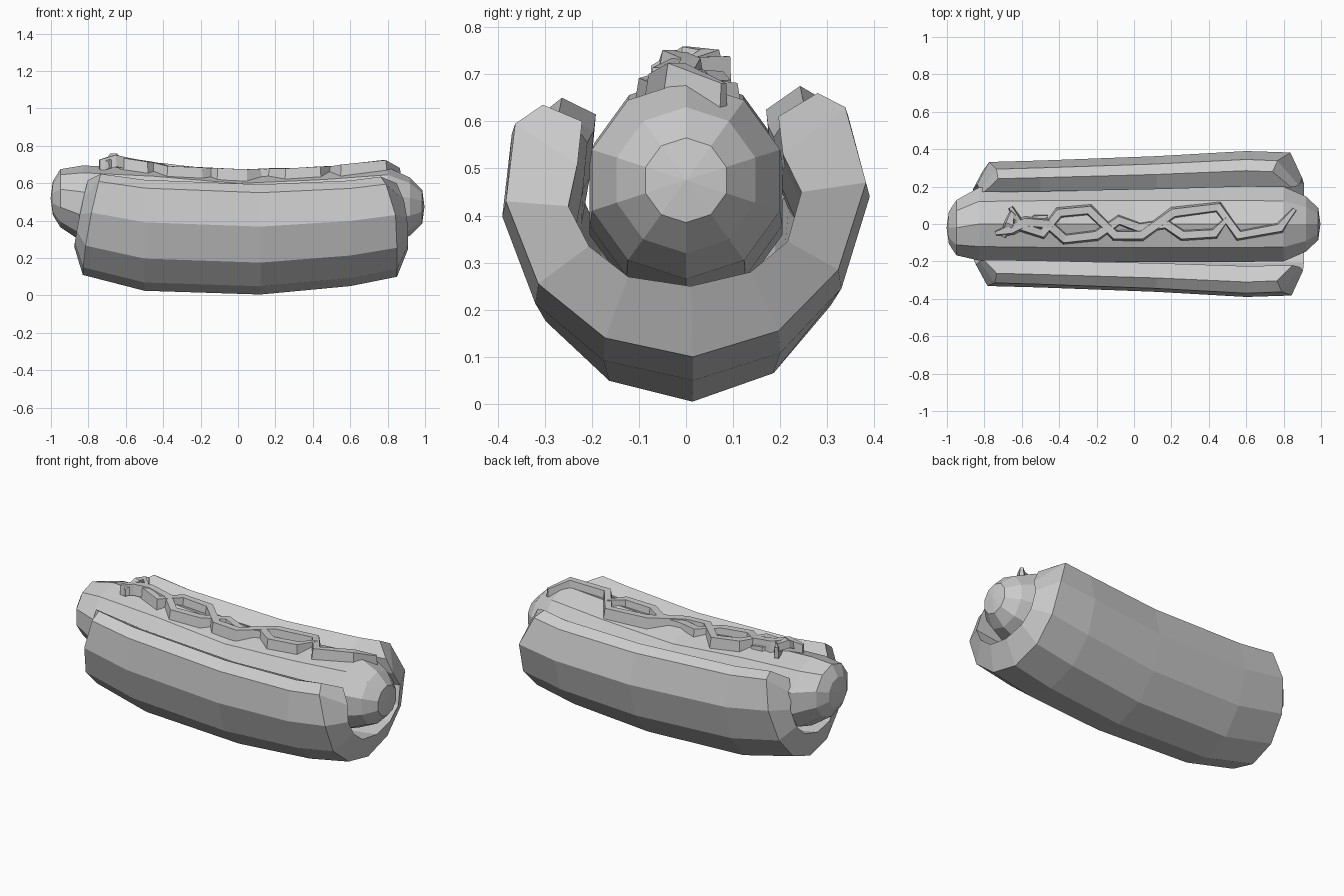
import bpy, bmesh, math
from mathutils import Vector

cube = bpy.data.objects.get("Cube")
if cube:
    bpy.data.objects.remove(cube, do_unlink=True)

mat = bpy.data.materials.new("plain grey")
mat.use_nodes = True
GREY = (0.6, 0.6, 0.6, 1)
mat.diffuse_color = GREY
mat.node_tree.nodes["Principled BSDF"].inputs["Base Color"].default_value = GREY


def loft(name, rings, cap):
    """Skin closed rings; cap(bm, ring) closes each end."""
    bm = bmesh.new()
    rows = [[bm.verts.new(p) for p in ring] for ring in rings]
    n = len(rows[0])
    for a, b in zip(rows, rows[1:]):
        for i in range(n):
            j = (i + 1) % n
            bm.faces.new((a[i], a[j], b[j], b[i]))
    cap(bm, rows[0])
    cap(bm, rows[-1])
    bmesh.ops.recalc_face_normals(bm, faces=bm.faces)
    mesh = bpy.data.meshes.new(name)
    bm.to_mesh(mesh)
    bm.free()
    mesh.materials.append(mat)
    obj = bpy.data.objects.new(name, mesh)
    bpy.context.collection.objects.link(obj)
    return obj


def interpolate(x, pairs):
    for (x0, v0), (x1, v1) in zip(pairs, pairs[1:]):
        if x <= x1:
            return v0 + (v1 - v0) * max(0, (x - x0) / (x1 - x0))
    return pairs[-1][1]


# Bun: U-shaped section, outer skin then matching inner trough
outer = [(-.31, .635), (-.37, .595), (-.39, .43), (-.32, .255), (-.175, .14), (.015, .10),
         (.20, .155), (.33, .285), (.39, .47), (.345, .63), (.285, .66)]
inner = [(-.225, .60), (-.235, .51), (-.255, .42), (-.21, .335), (-.125, .27), (.01, .25),
         (.14, .28), (.22, .345), (.25, .45), (.21, .53), (.20, .61)]
# station x, width scale, bottom z, top z
stations = [(-.83, .85, .11, .665), (-.5, .87, .025, .635), (.12, .93, .005, .61),
            (.6, 1, .05, .63), (.85, .98, .10, .65)]


def bun_ring(x, width, low, high):
    ring = []
    for k, (y, z) in enumerate(outer + inner[::-1]):
        px = x
        if abs(x) > .7:   # ends lean inward at the top, lip pushes outward
            lean = .1 * max(0, (z - .1) / .55) ** (1.5 if x < 0 else 5)
            lip = .06 if k >= len(outer) else 0
            px = math.copysign(abs(x) - lean + lip, x)
        ring.append((px, y * width, low + (z - .10) / .55 * (high - low)))
    return ring


def bun_cap(bm, ring):
    n = len(ring)
    for i in range(n // 2 - 1):
        bm.faces.new((ring[i], ring[i + 1], ring[n - 2 - i], ring[n - 1 - i]))


loft("bun", [bun_ring(*s) for s in stations], bun_cap)

# Sausage: sagging ten-sided body with rounded ends
SIDES = 10
spine = [(-.83, .49), (-.45, .465), (0, .425), (.45, .445), (.8, .475)]
radii = [(-.99, .09), (-.95, .155), (-.83, .205), (-.45, .213), (0, .215), (.45, .215),
         (.8, .21), (.92, .155), (.985, .09)]


def sausage_ring(x, radius):
    z = interpolate(x, spine) + (.03 if x < -.9 else 0)
    y = -.02 if x < -.9 else 0
    return [(x, y + radius * math.sin(t), z + radius * math.cos(t))
            for t in (math.tau * i / SIDES for i in range(SIDES))]


def tip_cap(bm, ring):
    centre = sum((v.co for v in ring), Vector()) / len(ring)
    tip = bm.verts.new(centre + Vector((math.copysign(.012, centre.x), 0, 0)))
    for a, b in zip(ring, ring[1:] + ring[:1]):
        bm.faces.new((a, b, tip))


loft("sausage", [sausage_ring(*s) for s in radii], tip_cap)


# Sauce: angular ribbons laid over the sausage
def sauce(name, path, thick=.045, half=.024):
    points = []
    for x, y, lift in path:
        r = interpolate(x, radii)
        z = interpolate(x, spine) + math.sqrt(r * r - y * y) * .98
        points.append(Vector((x, y, z + lift)))
    rings = []
    for i, p in enumerate(points):
        before = (p - points[max(i - 1, 0)]).normalized()
        after = (points[min(i + 1, len(points) - 1)] - p).normalized()
        along = before + after
        side = Vector((-along.y, along.x, 0)).normalized()
        w = half * (.45 if i in (0, len(points) - 1) else 1.1)
        up = Vector((0, 0, thick))
        rings.append([p - side * w * 1.2 - up * .4, p + side * w * 1.2 - up * .4,
                      p + side * w * .8 + up, p - side * w * .8 + up])
    loft(name, rings, lambda bm, ring: bm.faces.new(ring))


sauce("sauce_upper", [(-.66, .09, .03), (-.61, -.01, .01), (-.49, -.05, 0), (-.4, .06, 0),
                      (-.24, .075, 0), (-.1, -.06, 0), (.04, -.06, 0), (.21, .06, 0),
                      (.45, .09, 0), (.56, -.06, 0), (.78, -.02, 0), (.86, .08, 0)])
sauce("sauce_lower", [(-.74, -.05, 0), (-.66, -.03, .025), (-.58, .01, .01), (-.46, .0, -.005),
                      (-.37, -.08, -.005), (-.2, -.06, -.005), (-.08, .02, -.01),
                      (.03, -.02, -.015), (.17, .0, -.01), (.26, -.06, -.005),
                      (.43, -.05, -.005), (.5, .03, -.01)])
sauce("sauce_tip", [(-.7, -.07, .015), (-.665, .0, .045), (-.65, .05, .045), (-.6, .0, .02)],
      .03)
sauce("sauce_strand", [(-.6, -.01, -.01), (-.53, .03, -.015), (-.46, .04, -.02)], .03, .016)
